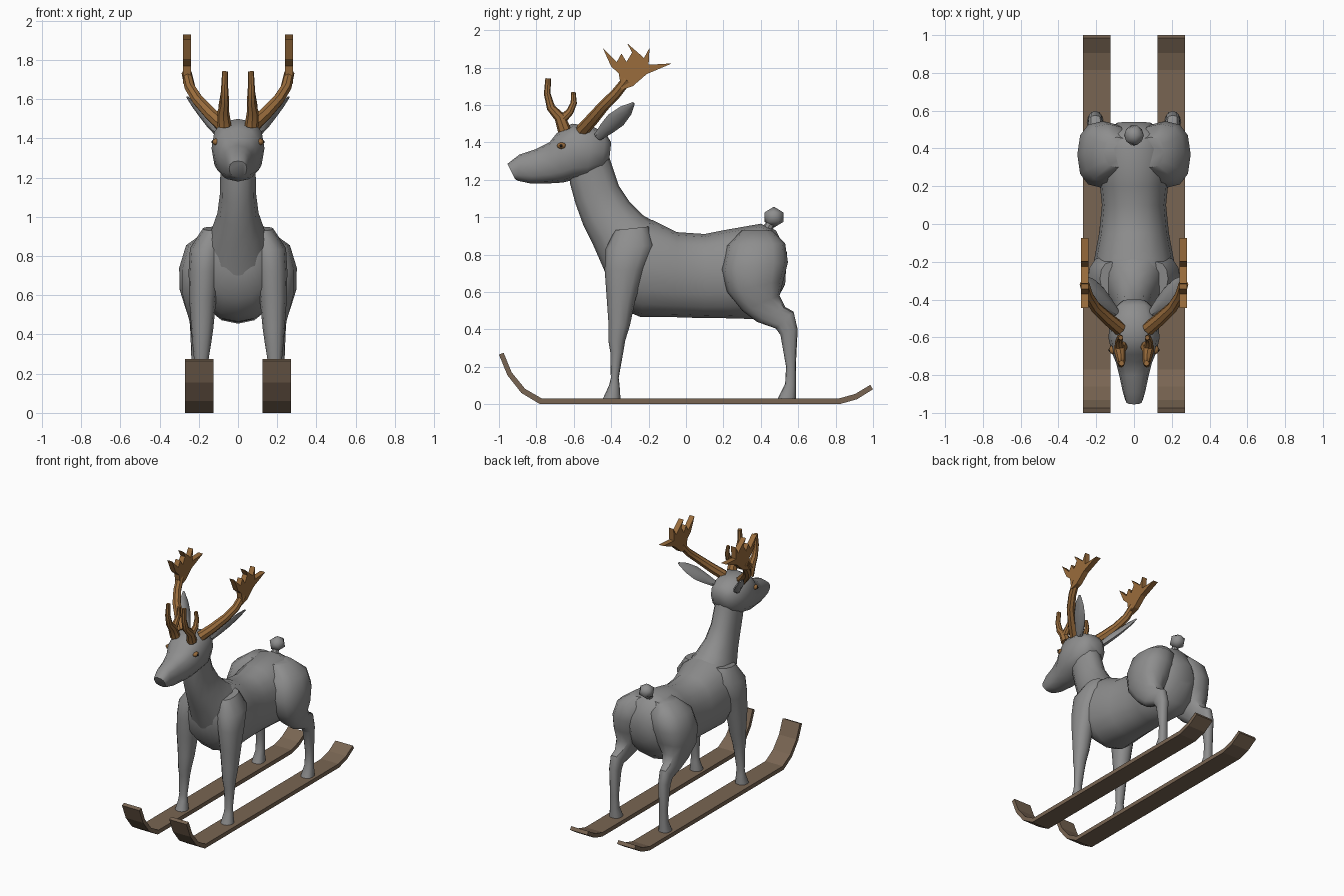
import bpy, bmesh, math
from mathutils import Vector as V


def material(name, rgb):
    m = bpy.data.materials.new(name)
    m.diffuse_color = (*rgb, 1)
    return m


GREY = material("grey coat", (0.27, 0.27, 0.27))
ANTLER = material("antler brown", (0.32, 0.15, 0.045))
WOOD = material("ski wood", (0.19, 0.13, 0.085))
DARK = material("dark pupil", (0.01, 0.008, 0.006))


def finish(name, bm, mat, mirror=False, angle=40):
    bmesh.ops.recalc_face_normals(bm, faces=bm.faces)
    me = bpy.data.meshes.new(name)
    bm.to_mesh(me)
    bm.free()
    ob = bpy.data.objects.new(name, me)
    bpy.context.collection.objects.link(ob)
    me.materials.append(mat)
    if mirror:
        mod = ob.modifiers.new("mirror", 'MIRROR')
        mod.use_mirror_merge = False
    if angle:
        bpy.ops.object.select_all(action='DESELECT')
        ob.select_set(True)
        bpy.context.view_layer.objects.active = ob
        bpy.ops.object.shade_smooth_by_angle(angle=math.radians(angle))
    return ob


def loft(name, rings, mat, mirror=False, n=12, power=1.0):
    """Skin over rings given as (centre, axis u, axis v); power < 1 is boxier."""
    bm = bmesh.new()
    loops = []
    for c, u, v in rings:
        loop = []
        for i in range(n):
            a = 2 * math.pi * i / n
            k, s = math.cos(a), math.sin(a)
            k = math.copysign(abs(k) ** power, k)
            s = math.copysign(abs(s) ** power, s)
            loop.append(bm.verts.new(c + u * k + v * s))
        loops.append(loop)
    for p, q in zip(loops, loops[1:]):
        for i in range(n):
            j = (i + 1) % n
            bm.faces.new((p[i], p[j], q[j], q[i]))
    bm.faces.new(loops[0])
    bm.faces.new(loops[-1])
    return finish(name, bm, mat, mirror)


def side_loft(name, rows, mirror=False, power=0.9, n=12):
    """Rows: y, z of one outline point, y, z of the opposite one, centre x, half width."""
    rings = []
    for y1, z1, y2, z2, cx, hw in rows:
        a, b = V((cx, y1, z1)), V((cx, y2, z2))
        rings.append(((a + b) / 2, (a - b) / 2, V((hw, 0, 0))))
    return loft(name, rings, GREY, mirror, n, power)


def tube(name, pts, mat, mirror=True, n=8):
    """Tapered tube through x, y, z, radius points."""
    P = [V(p[:3]) for p in pts]
    rings = []
    for i, p in enumerate(P):
        t = (P[min(i + 1, len(P) - 1)] - P[max(i - 1, 0)]).normalized()
        u = t.cross(V((1, 0, 0))).normalized()
        rings.append((p, u * pts[i][3], t.cross(u) * pts[i][3]))
    return loft(name, rings, mat, mirror, n)


def plate(name, outline, x0, x1, mat):
    """Side outline (y, z) extruded across x, mirrored."""
    bm = bmesh.new()
    f = bm.faces.new([bm.verts.new((x0, y, z)) for y, z in outline])
    r = bmesh.ops.extrude_face_region(bm, geom=[f])
    bmesh.ops.translate(bm, vec=(x1 - x0, 0, 0),
                        verts=[g for g in r['geom'] if isinstance(g, bmesh.types.BMVert)])
    return finish(name, bm, mat, True, 0)


def ball(name, loc, size, mat, mirror, level, angle=60):
    bm = bmesh.new()
    bmesh.ops.create_icosphere(bm, subdivisions=level, radius=1)
    bmesh.ops.scale(bm, vec=size, verts=bm.verts)
    bmesh.ops.translate(bm, vec=loc, verts=bm.verts)
    return finish(name, bm, mat, mirror, angle)


# skis with raised tips
plate("ski", [(-1, .265), (-.955, .155), (-.88, .06), (-.78, 0), (.82, 0), (.915, .027), (1, .08),
              (.985, .103), (.905, .055), (.815, .03), (-.77, .03), (-.86, .082),
              (-.932, .17), (-.975, .275)], .125, .27, WOOD)

# torso
side_loft("torso", [
    (-.44, .88, -.43, .72, 0, .09), (-.40, .97, -.40, .58, 0, .16), (-.30, .99, -.30, .49, 0, .205),
    (-.18, .985, -.24, .465, 0, .215), (-.05, .92, -.05, .465, 0, .185), (.10, .91, .10, .46, 0, .17),
    (.20, .93, .20, .46, 0, .18), (.40, .965, .38, .455, 0, .20), (.48, .93, .46, .51, 0, .17),
    (.54, .81, .53, .64, 0, .09)], n=16)

# neck
side_loft("neck", [
    (-.43, .70, -.16, .97, 0, .17), (-.50, .86, -.23, 1.01, 0, .135), (-.55, .96, -.30, 1.08, 0, .105),
    (-.59, 1.07, -.36, 1.17, 0, .092), (-.62, 1.18, -.40, 1.29, 0, .09),
    (-.63, 1.27, -.43, 1.38, 0, .09)])

# head with muzzle
side_loft("head", [
    (-.955, 1.285, -.915, 1.205, 0, .045), (-.89, 1.335, -.90, 1.195, 0, .058),
    (-.80, 1.365, -.83, 1.18, 0, .075), (-.73, 1.40, -.74, 1.18, 0, .095),
    (-.69, 1.45, -.66, 1.185, 0, .12), (-.61, 1.50, -.60, 1.20, 0, .135),
    (-.50, 1.485, -.53, 1.21, 0, .13), (-.43, 1.45, -.45, 1.25, 0, .10),
    (-.40, 1.40, -.41, 1.31, 0, .06)], power=0.8)

# legs
side_loft("front_leg", [
    (-.38, .93, -.20, .95, .12, .06), (-.43, .83, -.17, .85, .16, .085),
    (-.435, .72, -.22, .72, .172, .08), (-.425, .58, -.27, .56, .18, .068),
    (-.415, .44, -.30, .42, .182, .056), (-.415, .34, -.325, .34, .185, .046),
    (-.405, .28, -.335, .28, .187, .038), (-.402, .14, -.36, .14, .19, .03),
    (-.412, .10, -.355, .10, .19, .033), (-.445, .028, -.35, .028, .19, .045)], True)
side_loft("back_leg", [
    (.30, .93, .46, .93, .09, .07), (.22, .85, .53, .86, .14, .125),
    (.19, .72, .545, .76, .165, .135), (.22, .60, .52, .66, .18, .118),
    (.30, .50, .50, .58, .19, .08), (.38, .44, .53, .52, .20, .05),
    (.48, .405, .575, .495, .205, .04), (.505, .37, .597, .40, .205, .037),
    (.535, .20, .587, .20, .205, .03), (.53, .11, .587, .10, .205, .032),
    (.49, .028, .587, .028, .205, .043)], True, power=0.8)

# ears: flat leaves leaning back and out
base, tip = V((.10, -.47, 1.43)), V((.258, -.28, 1.61))
d = (tip - base).normalized()
u = V((-.3, .6, -.5))
u = (u - d * u.dot(d)).normalized()
v = d.cross(u)
loft("ear", [(base.lerp(tip, t), u * w, v * h) for t, w, h in
             ((0, .025, .022), (.25, .042, .024), (.5, .052, .02), (.78, .038, .014), (1, .008, .005))],
     GREY, True, 8)

# eyes
ball("eye", (.110, -.665, 1.382), (.022, .025, .018), ANTLER, True, 2)
ball("pupil", (.119, -.667, 1.382), (.018, .011, .011), DARK, True, 2)

# tail
tube("tail_stem", [(0, .43, .93, .03), (0, .455, .97, .022), (0, .465, 1.0, .025)], GREY, False)
ball("tail", (0, .47, 1.0), (.058, .06, .056), GREY, False, 1, 45)

# brow tines
tube("brow_tine", [(.07, -.65, 1.465, .036), (.075, -.675, 1.535, .03), (.068, -.722, 1.585, .023),
                   (.068, -.742, 1.66, .018), (.066, -.737, 1.742, .015)], ANTLER)
tube("brow_fork", [(.075, -.66, 1.525, .025), (.08, -.62, 1.565, .02), (.075, -.60, 1.61, .017),
                   (.07, -.602, 1.668, .012)], ANTLER)

# main antlers
tube("antler_beam", [(.075, -.555, 1.465, .037), (.14, -.50, 1.525, .034), (.205, -.44, 1.595, .03),
                     (.245, -.375, 1.66, .028), (.262, -.315, 1.735, .026)], ANTLER)
plate("antler_palm", [(-.345, 1.68), (-.36, 1.77), (-.40, 1.805), (-.445, 1.905), (-.37, 1.83),
                      (-.345, 1.875), (-.318, 1.83), (-.288, 1.88), (-.315, 1.93), (-.24, 1.865),
                      (-.225, 1.85), (-.195, 1.905), (-.20, 1.815), (-.075, 1.822), (-.21, 1.765),
                      (-.285, 1.70)], .24, .28, ANTLER)
